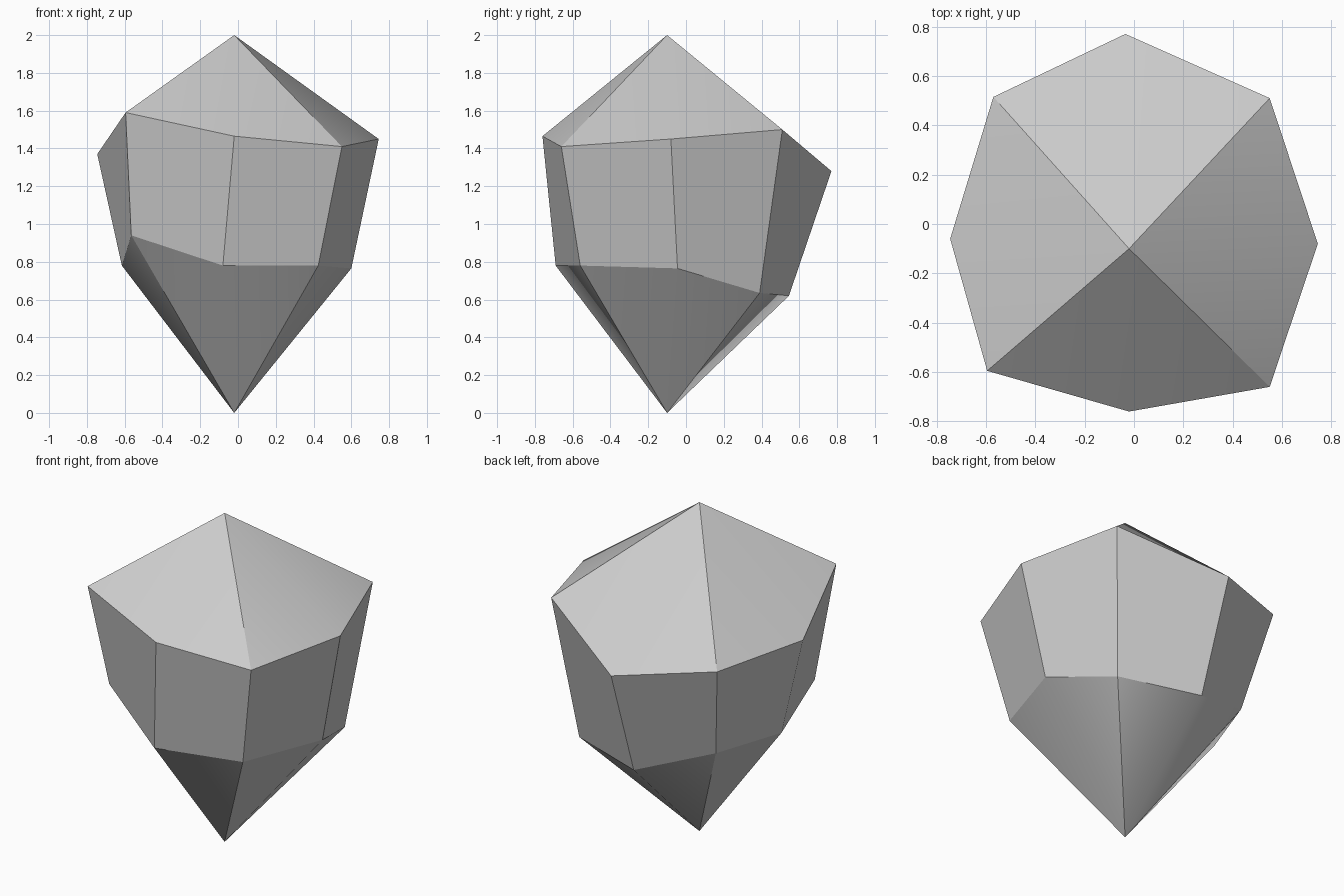
import bpy
import bmesh

# Remove the default object
cube = bpy.data.objects.get("Cube")
if cube:
    bpy.data.objects.remove(cube, do_unlink=True)

# Single stone colour
stone = bpy.data.materials.new("grey stone")
stone.use_nodes = True
colour = (0.6, 0.6, 0.6, 1)
stone.diffuse_color = colour
stone.node_tree.nodes["Principled BSDF"].inputs["Base Color"].default_value = colour

# Irregular eight-sided girdle, counter-clockwise from the front
upper_ring = [(-0.02, -0.76, 1.465), (0.55, -0.66, 1.41), (0.745, -0.08, 1.45), (0.55, 0.51, 1.5),
              (-0.035, 0.77, 1.28), (-0.57, 0.515, 1.35), (-0.745, -0.06, 1.37), (-0.595, -0.595, 1.59)]
lower_ring = [(-0.08, -0.69, 0.78), (0.425, -0.56, 0.78), (0.6, -0.045, 0.765), (0.445, 0.39, 0.635),
              (-0.03, 0.545, 0.62), (-0.46, 0.37, 0.77), (-0.615, -0.04, 0.78), (-0.565, -0.43, 0.94)]

bm = bmesh.new()
upper = [bm.verts.new(p) for p in upper_ring]
lower = [bm.verts.new(p) for p in lower_ring]
crown_tip = bm.verts.new((-0.02, -0.1, 2))
base_tip = bm.verts.new((-0.02, -0.1, 0))

# Girdle walls, crown facets and base facets
for i in range(len(upper)):
    j = (i + 1) % len(upper)
    bm.faces.new((lower[i], lower[j], upper[j], upper[i]))
    bm.faces.new((upper[i], upper[j], crown_tip))
    bm.faces.new((lower[j], lower[i], base_tip))

# Each pair of tip triangles blends into one broad facet; all other edges are crisp
soft_edges = {frozenset((ring[i], tip)) for ring, tip in ((upper, crown_tip), (lower, base_tip))
              for i in range(0, len(ring), 2)}
for edge in bm.edges:
    edge.smooth = frozenset(edge.verts) in soft_edges
for face in bm.faces:
    face.smooth = True
bmesh.ops.recalc_face_normals(bm, faces=bm.faces)

mesh = bpy.data.meshes.new("faceted_stone")
bm.to_mesh(mesh)
bm.free()
mesh.materials.append(stone)
bpy.context.collection.objects.link(bpy.data.objects.new("faceted_stone", mesh))
